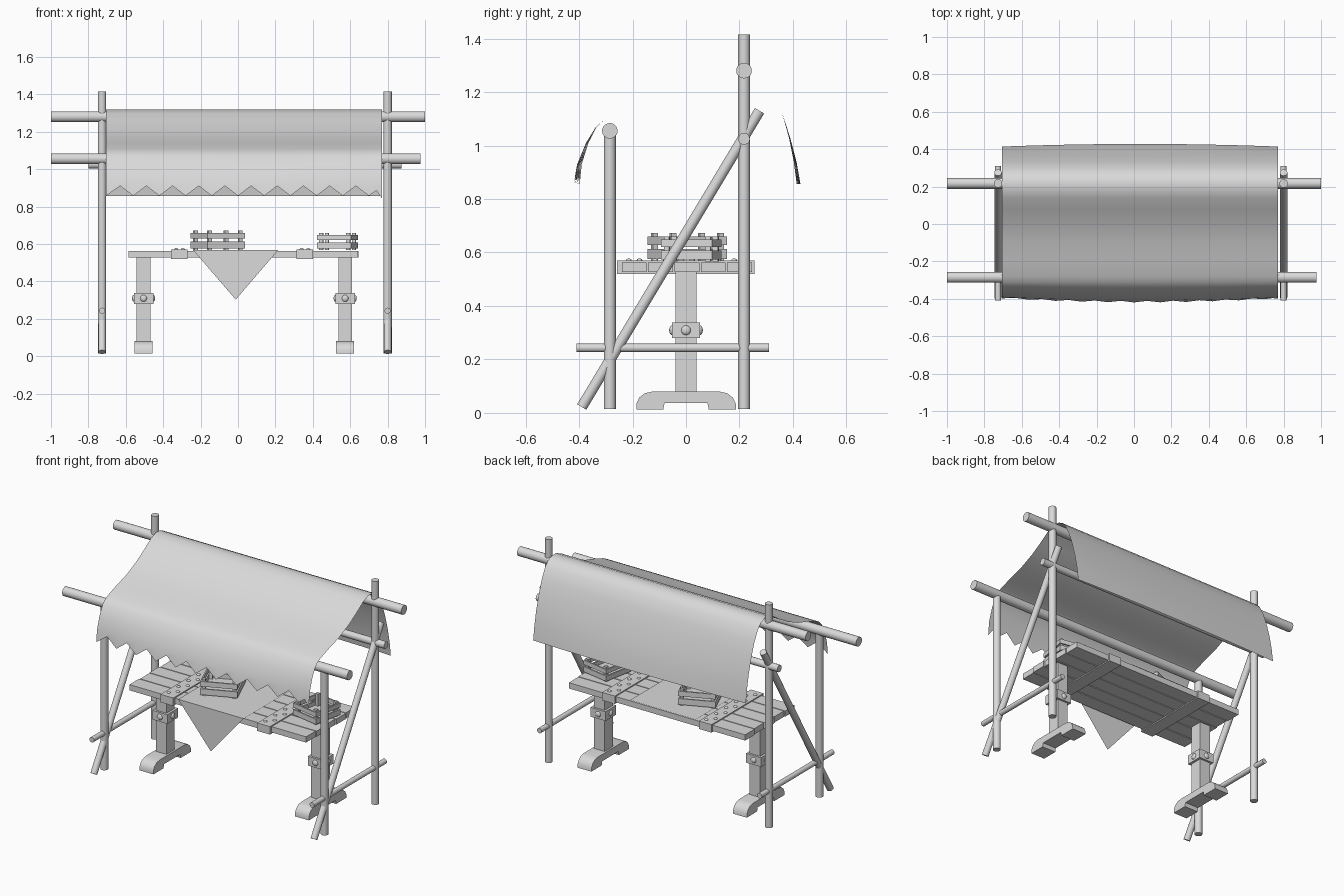
import bpy, bmesh, math
from mathutils import Vector, Matrix

if "Cube" in bpy.data.objects:
    bpy.data.objects.remove(bpy.data.objects["Cube"])

grey = bpy.data.materials.new("plain grey")
grey.diffuse_color = (0.7, 0.7, 0.7, 1)
grey.use_nodes = True
grey.node_tree.nodes["Principled BSDF"].inputs["Base Color"].default_value = grey.diffuse_color


def finish(name, bm, smooth=True):
    """Turn a bmesh into a named object with the grey material."""
    me = bpy.data.meshes.new(name)
    bm.to_mesh(me)
    bm.free()
    me.materials.append(grey)
    ob = bpy.data.objects.new(name, me)
    bpy.context.collection.objects.link(ob)
    if smooth:
        bpy.ops.object.select_all(action='DESELECT')
        ob.select_set(True)
        bpy.context.view_layer.objects.active = ob
        bpy.ops.object.shade_smooth_by_angle(angle=math.radians(40))
    return ob


def add_box(bm, x0, x1, y0, y1, z0, z1):
    m = Matrix.Translation(((x0 + x1) / 2, (y0 + y1) / 2, (z0 + z1) / 2))
    m = m @ Matrix.Diagonal((x1 - x0, y1 - y0, z1 - z0, 1))
    bmesh.ops.create_cube(bm, size=1, matrix=m)


def boxes(name, *dims):
    bm = bmesh.new()
    for d in dims:
        add_box(bm, *d)
    return finish(name, bm, False)


def pole(name, a, b, r):
    a, b = Vector(a), Vector(b)
    d = b - a
    m = Matrix.Translation((a + b) / 2) @ d.to_track_quat('Z', 'Y').to_matrix().to_4x4()
    bm = bmesh.new()
    bmesh.ops.create_cone(bm, cap_ends=True, segments=20, radius1=r, radius2=r,
                          depth=d.length, matrix=m)
    return finish(name, bm)


def add_stud(bm, p, r, flat):
    """Rounded nail head, squashed along the axes given in flat."""
    m = Matrix.Translation(p) @ Matrix.Diagonal((*flat, 1))
    bmesh.ops.create_uvsphere(bm, u_segments=12, v_segments=8, radius=r, matrix=m)


# Pole frame: uprights, braces and side rails at both ends
YF, YB = -0.285, 0.217
for side, x in (("left", -0.727), ("right", 0.80)):
    pole(side + "_back_post", (x, YB, 0.015), (x, YB, 1.415), 0.0225)
    pole(side + "_front_post", (x, YF, 0.015), (x, YF, 1.05), 0.0225)
    pole(side + "_brace", (x, -0.39, 0.022), (x, 0.275, 1.13), 0.02)
    pole(side + "_side_rail", (x, -0.41, 0.243), (x, 0.31, 0.243), 0.016)
# Long beams
pole("ridge_beam", (-1, YB, 1.28), (1, YB, 1.28), 0.029)
pole("front_beam", (-1, YF, 1.055), (0.975, YF, 1.055), 0.029)
pole("back_tie_beam", (-0.80, YB, 1.025), (0.875, YB, 1.025), 0.022)

# Cloth canopy: draped profile swept along x, with a toothed front hem
profile = [(-0.39, 0.93), (-0.365, 1.01), (-0.335, 1.068), (-0.31, 1.092),
           (-0.28, 1.107), (-0.2, 1.135), (-0.1, 1.165), (0, 1.21), (0.08, 1.258),
           (0.14, 1.298), (0.19, 1.318), (0.235, 1.317), (0.265, 1.303), (0.295, 1.273),
           (0.33, 1.205), (0.36, 1.12), (0.385, 1.03), (0.403, 0.94), (0.414, 0.857)]
columns = [(-0.705 if i == 0 else -0.70 + 0.07 * i, 0.91 if i % 2 else 0.857)
           for i in range(21)]
columns += [(0.74, 0.885), (0.77, 0.843)]
bm = bmesh.new()
grid = []
for x, hem in columns:
    t = (x - 0.0325) / 0.7375
    bow = 1 - t * t
    hem_y = -0.39 - (0.93 - hem) * 0.1
    col = []
    for y, z in [(hem_y, hem)] + profile:
        drop = min(1, max(0, (1.1 - z) / 0.22))
        y += bow * drop * (-0.022 if y < 0 else 0.014)
        col.append(bm.verts.new((x, y, z)))
    grid.append(col)
for a, b in zip(grid, grid[1:]):
    for j in range(len(a) - 1):
        bm.faces.new((a[j], b[j], b[j + 1], a[j + 1]))
finish("canopy", bm)

# Table top: five planks with slightly uneven ends
ends = [(-0.585, 0.640), (-0.580, 0.645), (-0.585, 0.638), (-0.578, 0.643), (-0.583, 0.64)]
boxes("table_planks", *[(x0, x1, -0.24 + 0.0985 * i, -0.147 + 0.0985 * i, 0.527, 0.563)
                        for i, (x0, x1) in enumerate(ends)])
# Straps around the planks, with studs
for side, x in (("left", -0.313), ("right", 0.358)):
    boxes(side + "_strap", (x - 0.044, x + 0.044, -0.258, 0.257, 0.52, 0.570))
    bm = bmesh.new()
    for i in range(5):
        for k in (-1, 1):
            add_stud(bm, (x + 0.018 * k, -0.194 + 0.0985 * i + 0.02 * k, 0.570),
                     0.011, (1, 1, 0.7))
    finish(side + "_strap_studs", bm)

# Trestle legs
foot = [(-0.185, 0.013), (-0.085, 0.013), (-0.08, 0.037), (0.08, 0.037), (0.085, 0.013),
        (0.188, 0.013), (0.186, 0.035), (0.175, 0.057), (0.155, 0.073), (0.125, 0.08),
        (-0.125, 0.08), (-0.155, 0.073), (-0.175, 0.057), (-0.185, 0.035)]
for side, x in (("left", -0.505), ("right", 0.573)):
    boxes(side + "_leg", (x - 0.037, x + 0.037, -0.04, 0.04, 0.07, 0.53))
    boxes(side + "_leg_collar", (x - 0.052, x + 0.052, -0.053, 0.053, 0.28, 0.338))
    bm = bmesh.new()
    for dx, dy in ((1, 0), (-1, 0), (0, 1), (0, -1)):
        flat = (0.55 if dx else 1, 0.55 if dy else 1, 1)
        add_stud(bm, (x + 0.052 * dx, 0.053 * dy, 0.309), 0.018, flat)
    finish(side + "_collar_bolts", bm)
    bm = bmesh.new()
    f = bm.faces.new([bm.verts.new((x - 0.048, y, z)) for y, z in foot])
    new = bmesh.ops.extrude_face_region(bm, geom=[f])["geom"]
    bmesh.ops.translate(bm, vec=(0.096, 0, 0),
                        verts=[v for v in new if isinstance(v, bmesh.types.BMVert)])
    bmesh.ops.recalc_face_normals(bm, faces=bm.faces)
    finish(side + "_foot", bm)

# Table cloth: flat on top, with a pointed flap at the front
bm = bmesh.new()
p = [bm.verts.new(c) for c in ((-0.24, 0.245, 0.567), (0.215, 0.245, 0.567),
                               (0.215, -0.25, 0.567), (-0.24, -0.25, 0.567),
                               (-0.012, -0.252, 0.302))]
bm.faces.new((p[3], p[2], p[1], p[0]))
bm.faces.new((p[3], p[4], p[2]))
finish("table_cloth", bm, False)


def crate(name, x, y, w, d, h, angle):
    """Slatted crate: corner posts, two slats on each side, thin floor."""
    w, d, t, q = w / 2, d / 2, 0.009, 0.02
    parts = [(-w + t, w - t, -d + t, d - t, 0.008, 0.016)]
    for sx in (-1, 1):
        for sy in (-1, 1):
            cx, cy = sx * (w - t - q / 2), sy * (d - t - q / 2)
            parts.append((cx - q / 2, cx + q / 2, cy - q / 2, cy + q / 2, 0, h))
    for z0, z1 in ((0.08 * h, 0.44 * h), (0.58 * h, 0.88 * h)):
        for s in (-1, 1):
            parts.append((-w, w, s * (d - t / 2) - t / 2, s * (d - t / 2) + t / 2, z0, z1))
            parts.append((s * (w - t / 2) - t / 2, s * (w - t / 2) + t / 2,
                          -d + t, d - t, z0, z1))
    ob = boxes(name, *parts)
    ob.location = (x, y, 0.567)
    ob.rotation_euler.z = math.radians(angle)


crate("left_crate", -0.108, 0.005, 0.217, 0.23, 0.105, 23)
crate("right_crate", 0.533, 0.02, 0.185, 0.195, 0.092, -11)
